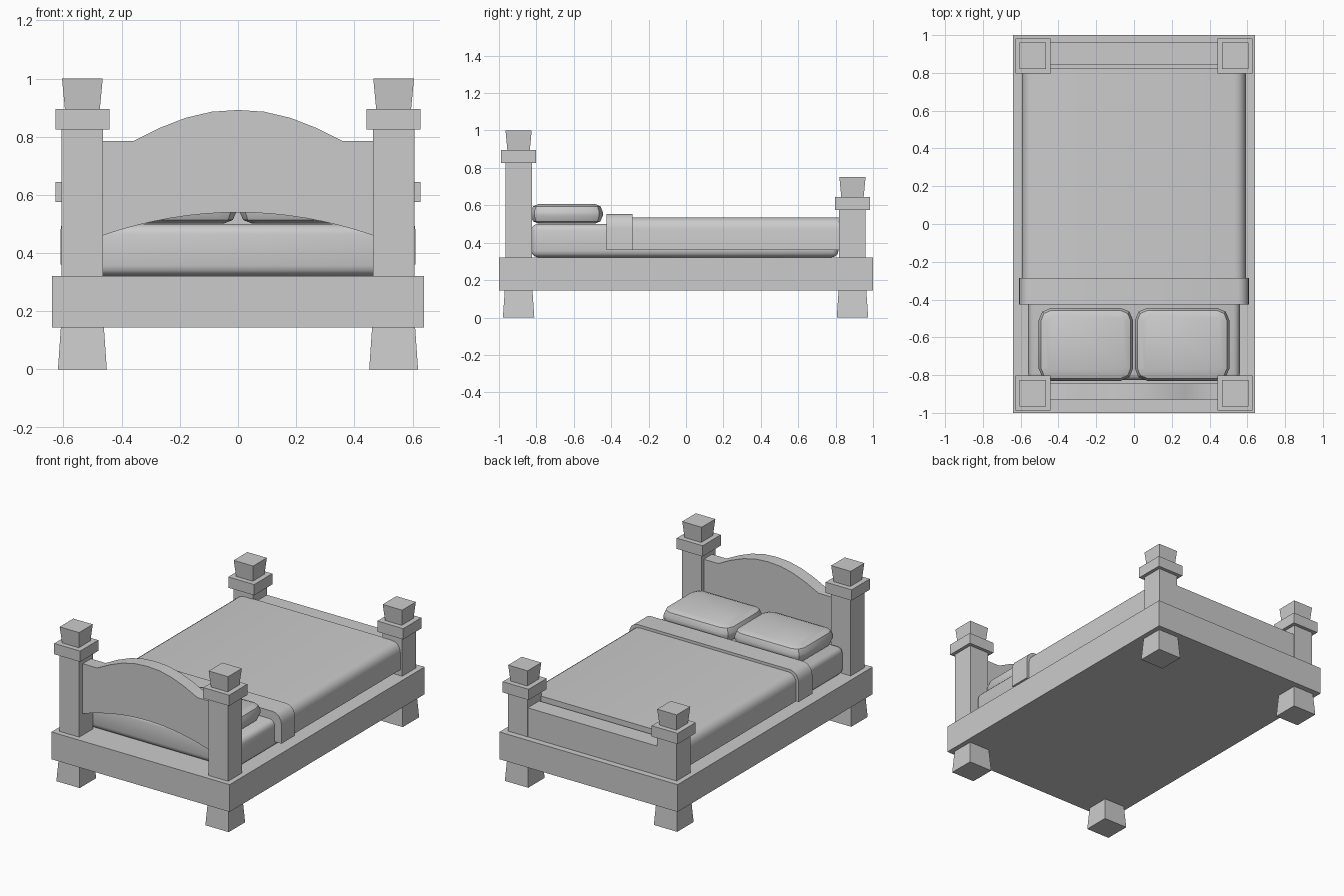
import bpy, bmesh, math
from mathutils import Vector

cube = bpy.data.objects.get("Cube")
if cube:
    bpy.data.objects.remove(cube, do_unlink=True)

grey = bpy.data.materials.new("plain_grey")
grey.use_nodes = True
GREY = (0.6, 0.6, 0.6, 1)
grey.diffuse_color = GREY
grey.node_tree.nodes["Principled BSDF"].inputs["Base Color"].default_value = GREY


def finish(name, bm, smooth=False):
    bmesh.ops.recalc_face_normals(bm, faces=bm.faces)
    mesh = bpy.data.meshes.new(name)
    bm.to_mesh(mesh)
    bm.free()
    obj = bpy.data.objects.new(name, mesh)
    bpy.context.collection.objects.link(obj)
    mesh.materials.append(grey)
    if smooth:
        bpy.ops.object.select_all(action='DESELECT')
        obj.select_set(True)
        bpy.context.view_layer.objects.active = obj
        bpy.ops.object.shade_smooth_by_angle(angle=math.radians(30))
    return obj


def box_bm(x0, x1, y0, y1, z0, z1):
    bm = bmesh.new()
    bmesh.ops.create_cube(bm, size=1)
    for v in bm.verts:
        v.co = Vector((x1 if v.co.x > 0 else x0,
                       y1 if v.co.y > 0 else y0,
                       z1 if v.co.z > 0 else z0))
    return bm


def taper(name, x, y, z0, z1, low, high):
    """Square block whose half width runs from low to high."""
    bm = box_bm(-1, 1, -1, 1, z0, z1)
    for v in bm.verts:
        half = high if v.co.z > (z0 + z1) / 2 else low
        v.co.x = x + v.co.x * half
        v.co.y = y + v.co.y * half
    return finish(name, bm)


def extrude(name, outline, y0, y1, smooth=True):
    """Solid from an x-z outline, run along y."""
    bm = bmesh.new()
    face = bm.faces.new([bm.verts.new((x, y0, z)) for x, z in outline])
    new = bmesh.ops.extrude_face_region(bm, geom=[face])["geom"]
    moved = [g for g in new if isinstance(g, bmesh.types.BMVert)]
    bmesh.ops.translate(bm, vec=(0, y1 - y0, 0), verts=moved)
    return finish(name, bm, smooth)


def cover(name, half, bottom, top, drop, y0, y1):
    """Cloth block with rounded upper long edges."""
    side = [(half - 0.06 * (1 - math.cos(a)), top - drop * (1 - math.sin(a)))
            for a in (math.pi / 2 * i / 4 for i in range(5))]
    right = [(half, bottom)] + side
    return extrude(name, right + [(-x, z) for x, z in reversed(right)], y0, y1)


# Base frame
finish("bed_frame", box_bm(-0.64, 0.64, -1, 1, 0.145, 0.322))

# Corner posts with feet, collars and flared finials
for end, y, collar_z in (("head", -0.895, 0.825), ("foot", 0.89, 0.575)):
    for side, x in (("left", 0.535), ("right", -0.535)):
        tag = f"{end}_{side}"
        taper(f"leg_{tag}", x, y, 0, 0.145, 0.084, 0.074)
        taper(f"post_{tag}", x, y, 0.32, collar_z, 0.071, 0.071)
        taper(f"collar_{tag}", x, y, collar_z, collar_z + 0.07, 0.093, 0.093)
        taper(f"finial_{tag}", x, y, collar_z + 0.07, collar_z + 0.175, 0.06, 0.07)

# Arched headboard
half_top = [(0.467, 0.785), (0.36, 0.785), (0.27, 0.83), (0.18, 0.865), (0.09, 0.886)]
top_edge = half_top + [(0, 0.892)] + [(-x, z) for x, z in reversed(half_top)]
steps = [-0.467 + 0.934 * i / 16 for i in range(17)]
bottom_edge = [(x, 0.54 - 0.08 * (x / 0.467) ** 2) for x in steps]
extrude("headboard", top_edge + bottom_edge, -0.93, -0.845)

# Footboard
finish("footboard", box_bm(-0.467, 0.467, 0.843, 0.96, 0.32, 0.51))

# Mattress
bm = box_bm(-0.56, 0.56, -0.827, 0.815, 0.322, 0.5)
bmesh.ops.bevel(bm, geom=bm.edges[:], offset=0.035, segments=3, profile=0.5, affect='EDGES')
finish("mattress", bm, True)

# Blanket and its folded band
cover("blanket", 0.592, 0.36, 0.535, 0.06, -0.3, 0.825)
cover("blanket_fold", 0.61, 0.36, 0.553, 0.075, -0.425, -0.285)

# Pillows: cut corners in plan, then soft rims
for side, x in (("left", 0.255), ("right", -0.255)):
    bm = box_bm(x - 0.25, x + 0.25, -0.83, -0.445, 0.502, 0.607)
    upright = [e for e in bm.edges if abs(e.verts[0].co.z - e.verts[1].co.z) > 0.05]
    bmesh.ops.bevel(bm, geom=upright, offset=0.065, segments=2, profile=0.5, affect='EDGES')
    rim = [e for e in bm.edges if abs(e.verts[0].co.z - e.verts[1].co.z) < 0.01]
    bmesh.ops.bevel(bm, geom=rim, offset=0.042, segments=2, profile=0.5, affect='EDGES')
    finish(f"pillow_{side}", bm, True)
